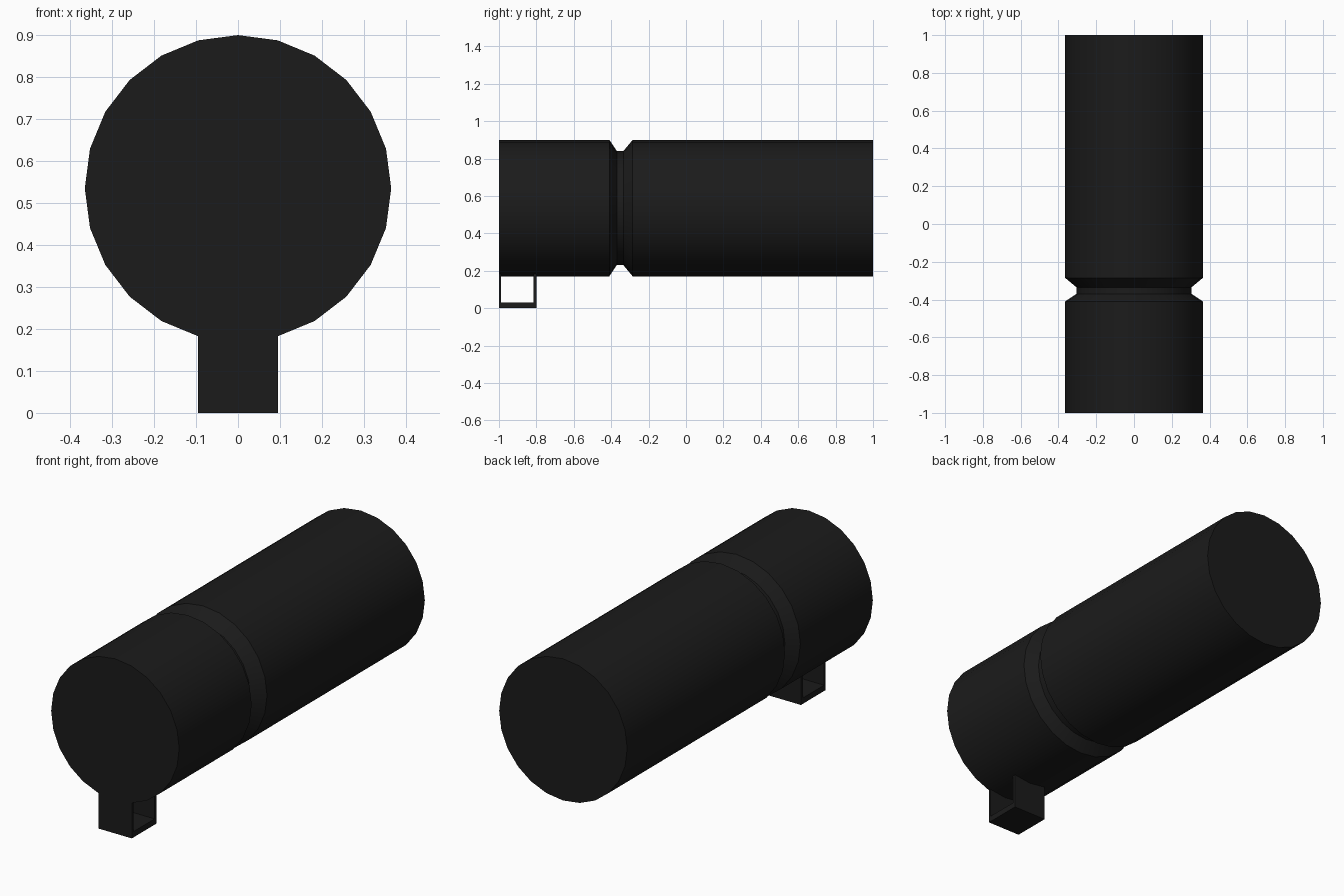
import bpy, bmesh, math

if "Cube" in bpy.data.objects:
    bpy.data.objects.remove(bpy.data.objects["Cube"])

SIDES = 24
CZ = 0.535          # height of the barrel axis
R, R_IN = 0.365, 0.305

dark = bpy.data.materials.new("dark_metal")
dark.diffuse_color = (0.011, 0.011, 0.011, 1)
dark.use_nodes = True
dark.node_tree.nodes["Principled BSDF"].inputs["Base Color"].default_value = dark.diffuse_color


def finish(name, bm):
    bmesh.ops.recalc_face_normals(bm, faces=bm.faces)
    mesh = bpy.data.meshes.new(name)
    bm.to_mesh(mesh)
    bm.free()
    obj = bpy.data.objects.new(name, mesh)
    mesh.materials.append(dark)
    bpy.context.collection.objects.link(obj)
    return obj


def lathe_y(name, profile):
    """Closed turned body along y from (y, radius) points."""
    bm = bmesh.new()
    rings = []
    for y, r in profile:
        angles = [2 * math.pi * i / SIDES for i in range(SIDES)]
        rings.append([bm.verts.new((r * math.cos(a), y, CZ + r * math.sin(a))) for a in angles])
    for a, b in zip(rings, rings[1:]):
        for i in range(SIDES):
            j = (i + 1) % SIDES
            bm.faces.new((a[i], a[j], b[j], b[i]))
    bm.faces.new(rings[0])
    bm.faces.new(rings[-1])
    return finish(name, bm)


def extrude_x(name, outline, half_width):
    """Prism across x from a closed (y, z) outline."""
    bm = bmesh.new()
    face = bm.faces.new([bm.verts.new((-half_width, y, z)) for y, z in outline])
    out = bmesh.ops.extrude_face_region(bm, geom=[face])
    verts = [v for v in out["geom"] if isinstance(v, bmesh.types.BMVert)]
    bmesh.ops.translate(bm, verts=verts, vec=(2 * half_width, 0, 0))
    return finish(name, bm)


# Barrel with a tapered groove and flat end caps
barrel = lathe_y("barrel", [
    (-1.0, R), (-0.41, R), (-0.37, R_IN),
    (-0.335, R_IN), (-0.285, R), (1.0, R),
])
bpy.context.view_layer.objects.active = barrel
barrel.select_set(True)
bpy.ops.object.shade_smooth_by_angle(angle=math.radians(30))

# Square loop under the front end, open from side to side
extrude_x("mounting_loop", [
    (-1.0, 0.19), (-1.0, 0.0), (-0.8, 0.0), (-0.8, 0.19),
    (-0.815, 0.19), (-0.815, 0.03), (-0.988, 0.03), (-0.988, 0.19),
], 0.095)
